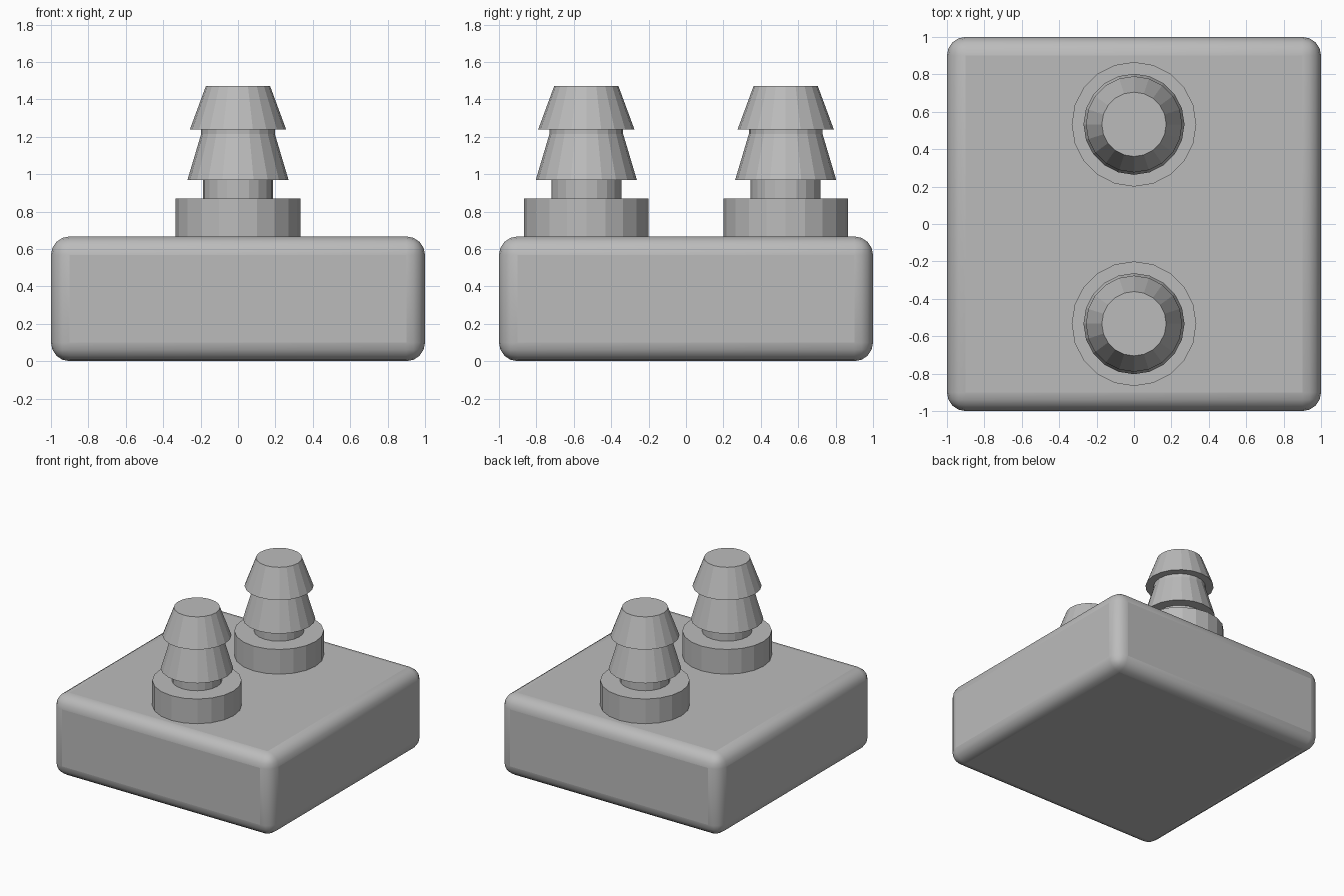
import bpy, bmesh, math

old = bpy.data.objects.get("Cube")
if old:
    bpy.data.objects.remove(old, do_unlink=True)

SIDES = 20
GREY = (0.5, 0.5, 0.5, 1)
grey = bpy.data.materials.new("mid_grey")
grey.use_nodes = True
grey.diffuse_color = GREY
grey.node_tree.nodes["Principled BSDF"].inputs["Base Color"].default_value = GREY


def add_object(name, bm):
    mesh = bpy.data.meshes.new(name)
    bm.normal_update()
    bm.to_mesh(mesh)
    bm.free()
    mesh.materials.append(grey)
    obj = bpy.data.objects.new(name, mesh)
    bpy.context.collection.objects.link(obj)
    return obj


def lathe(name, profile, y):
    """Faceted solid of revolution from (radius, height) points, capped."""
    bm = bmesh.new()
    rings = []
    for r, z in profile:
        angles = [2 * math.pi * i / SIDES for i in range(SIDES)]
        rings.append([bm.verts.new((r * math.cos(a), r * math.sin(a), z)) for a in angles])
    for low, high in zip(rings, rings[1:]):
        for i in range(SIDES):
            j = (i + 1) % SIDES
            bm.faces.new((low[i], low[j], high[j], high[i]))
    bm.faces.new(rings[0][::-1])
    bm.faces.new(rings[-1])
    obj = add_object(name, bm)
    obj.location.y = y
    return obj


# Rounded square block
height = 0.667
bm = bmesh.new()
bmesh.ops.create_cube(bm, size=1)
for v in bm.verts:
    v.co = (v.co.x * 2, v.co.y * 2, (v.co.z + 0.5) * height)
block = add_object("base_block", bm)
bevel = block.modifiers.new("rounded_edges", "BEVEL")
bevel.width = 0.1
bevel.segments = 4
bpy.context.view_layer.objects.active = block
block.select_set(True)
bpy.ops.object.shade_smooth_by_angle(angle=math.radians(30))
block.select_set(False)

# Two barbed hose fittings, each on a round collar
collar = [(0.333, 0.64), (0.333, 0.87)]
barbs = [(0.187, 0.86), (0.187, 0.97), (0.27, 0.97), (0.197, 1.215),
         (0.197, 1.24), (0.257, 1.24), (0.172, 1.47)]
for side, y in (("front", -0.533), ("back", 0.533)):
    lathe(side + "_collar", collar, y)
    lathe(side + "_barbed_stem", barbs, y)
